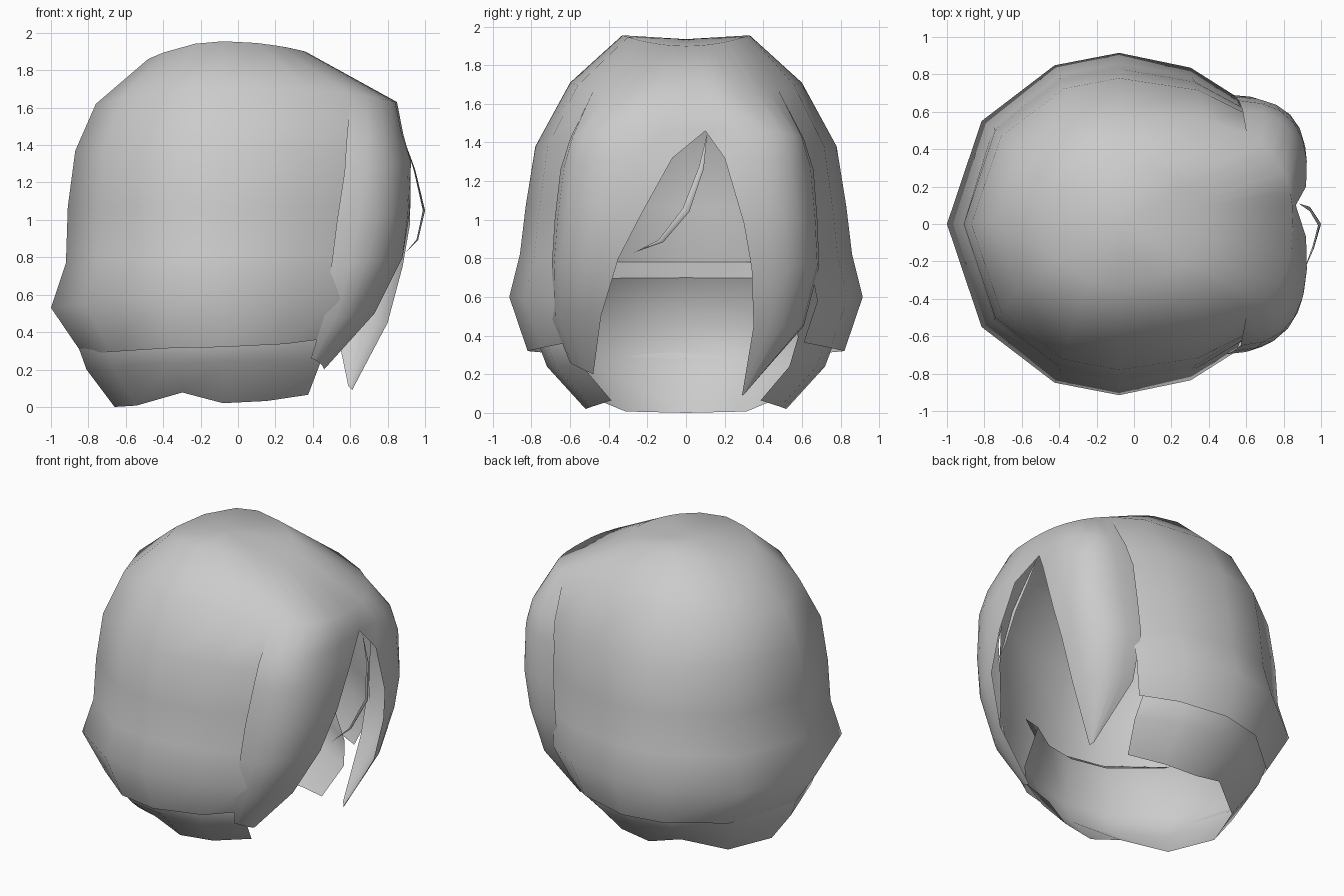
import bpy, bmesh, math

if "Cube" in bpy.data.objects:
    bpy.data.objects.remove(bpy.data.objects["Cube"])

hair = bpy.data.materials.new("hair_grey")
hair.diffuse_color = (0.6, 0.6, 0.6, 1)
hair.use_nodes = True
hair.node_tree.nodes["Principled BSDF"].inputs["Base Color"].default_value = hair.diffuse_color


def mesh_object(name, parts, angle=60):
    """Join (verts, faces) patches, weld shared edges and smooth."""
    verts, faces = [], []
    for v, f in parts:
        faces += [tuple(i + len(verts) for i in q) for q in f]
        verts += v
    me = bpy.data.meshes.new(name)
    me.from_pydata(verts, [], faces)
    bm = bmesh.new()
    bm.from_mesh(me)
    bmesh.ops.remove_doubles(bm, verts=bm.verts, dist=0.0005)
    bmesh.ops.recalc_face_normals(bm, faces=bm.faces)
    bm.to_mesh(me)
    bm.free()
    me.materials.append(hair)
    ob = bpy.data.objects.new(name, me)
    bpy.context.collection.objects.link(ob)
    bpy.ops.object.select_all(action='DESELECT')
    ob.select_set(True)
    bpy.context.view_layer.objects.active = ob
    bpy.ops.object.shade_smooth_by_angle(angle=math.radians(angle))
    return ob


def grid_faces(rows, cols, keep=lambda r, c: True):
    return [(r * cols + c, (r + 1) * cols + c, (r + 1) * cols + c + 1, r * cols + c + 1)
            for r in range(rows - 1) for c in range(cols - 1) if keep(r, c)]


def ring_point(deg, xb, xf, b, z_back, z_side, z_front, n):
    """Point on a head-shaped ring; 0 degrees is the back of the head."""
    t = math.radians(deg)
    c, s = -math.cos(t), math.sin(t)
    p = 2 / n if c > 0 else 1
    x = -0.08 + (xf + 0.08 if c > 0 else -0.08 - xb) * math.copysign(abs(c) ** p, c)
    y = b * math.copysign(abs(s) ** p, s)
    z = z_side + ((z_front if c > 0 else z_back) - z_side) * c * c
    return (x, y, z)


# Main shell: closed crown, open at the face below the hairline
EDGE = 132
left_angles = [EDGE, 140, 148, 158, 164, 169, 174]
right_angles = [-EDGE, -142, -152, -162, -170, -180, 174]
angles = right_angles[5::-1] + [-114, -90, -68, -37, 0, 37, 68, 90, 114] + left_angles + [180]
rings = [
    (-0.08, -0.08, 0.0, 1.935, 1.935, 1.935, 2),
    (-0.48, 0.36, 0.33, 1.86, 1.955, 1.90, 2),
    (-0.76, 0.85, 0.60, 1.62, 1.71, 1.63, 2.6),
    (-0.87, 0.92, 0.78, 1.37, 1.38, 1.38, 2.1),
    (-0.91, 0.92, 0.83, 1.07, 1.07, 1.07, 2),
    (-0.92, 0.88, 0.86, 0.77, 0.82, 0.77, 2),
    (-1.00, 0.86, 0.915, 0.53, 0.60, 0.55, 2),
    (-0.83, 0.74, 0.82, 0.28, 0.32, 0.42, 2),
]
shell = ([ring_point(a, *r) for r in rings for a in angles],
         grid_faces(len(rings), len(angles), lambda r, c: r < 2 or
                    max(abs(angles[c]), abs(angles[c + 1])) <= EDGE))


# Front locks: start on the hairline ring, each row bends from temple to face edge
def front_lock(top_angles, rows):
    n = len(top_angles) - 1
    verts = [ring_point(a, *rings[2]) for a in top_angles]
    for back, ctrl, front in rows:
        for i in range(n + 1):
            t = i / n
            verts.append(tuple((1 - t) ** 2 * p + 2 * t * (1 - t) * q + t * t * s
                               for p, q, s in zip(back, ctrl, front)))
    return verts, grid_faces(len(rows) + 1, n + 1)


right_lock = front_lock(right_angles, [
    ((0.58, -0.60, 1.42), (0.96, -0.62, 1.46), (0.865, 0.10, 1.46)),
    ((0.57, -0.65, 1.26), (0.97, -0.64, 1.30), (0.92, -0.07, 1.32)),
    ((0.53, -0.68, 1.00), (0.92, -0.67, 1.02), (0.92, -0.22, 1.05)),
    ((0.50, -0.695, 0.76), (0.83, -0.69, 0.78), (0.88, -0.35, 0.80)),
    ((0.46, -0.69, 0.48), (0.66, -0.67, 0.48), (0.73, -0.44, 0.50)),
    ((0.39, -0.60, 0.26), (0.45, -0.57, 0.24), (0.46, -0.48, 0.20)),
])
left_lock = front_lock(left_angles, [
    ((0.58, 0.61, 1.42), (0.96, 0.62, 1.46), (0.865, 0.10, 1.46)),
    ((0.56, 0.66, 1.26), (0.97, 0.65, 1.30), (0.92, 0.20, 1.32)),
    ((0.54, 0.68, 1.00), (0.94, 0.68, 1.00), (0.92, 0.30, 0.98)),
    ((0.52, 0.69, 0.76), (0.86, 0.69, 0.76), (0.88, 0.34, 0.75)),
    ((0.52, 0.61, 0.45), (0.76, 0.61, 0.45), (0.80, 0.35, 0.45)),
    ((0.59, 0.31, 0.11), (0.60, 0.31, 0.10), (0.61, 0.29, 0.09)),
])
mesh_object("hair_shell_and_front_locks", [shell, right_lock, left_lock], 75)

# Under layer: ledge inside the shell, then a short nape curling inward
nape_angles = [-132, -110, -90, -68, -37, 0, 37, 68, 90, 110, 132]
nape = [
    (-0.91, 0.60, 0.83, 0.78, 0.78, 0.76, 2),
    (-0.75, 0.56, 0.71, 0.70, 0.69, 0.67, 2),
    (-0.90, 0.66, 0.78, 0.45, 0.40, 0.38, 2),
    (-0.81, 0.70, 0.72, 0.20, 0.24, 0.24, 2),
    (-0.66, 0.60, 0.52, 0.00, 0.02, 0.12, 2),
]
verts = [ring_point(a, *r) for r in nape for a in nape_angles]
for i, a in enumerate(nape_angles):
    if abs(a) == 68:  # scalloped lower edge
        k = (len(nape) - 1) * len(nape_angles) + i
        x, y, z = verts[k]
        verts[k] = (x, y, z + 0.06)
mesh_object("nape_layer", [(verts, grid_faces(len(nape), len(nape_angles)))], 65)

# Thin loose strand over the forehead
path = [(0.88, 0.11, 1.45), (0.94, 0.08, 1.27), (0.99, 0.00, 1.05),
        (0.955, -0.13, 0.89), (0.90, -0.27, 0.83)]
widths = [0.0, 0.012, 0.017, 0.012, 0.0]
verts = []
for (x, y, z), w in zip(path, widths):
    verts += [(x, y - w, z + w * 0.5), (x + w * 0.6, y, z), (x, y + w, z - w * 0.5)]
mesh_object("loose_strand", [(verts, grid_faces(5, 3))])
